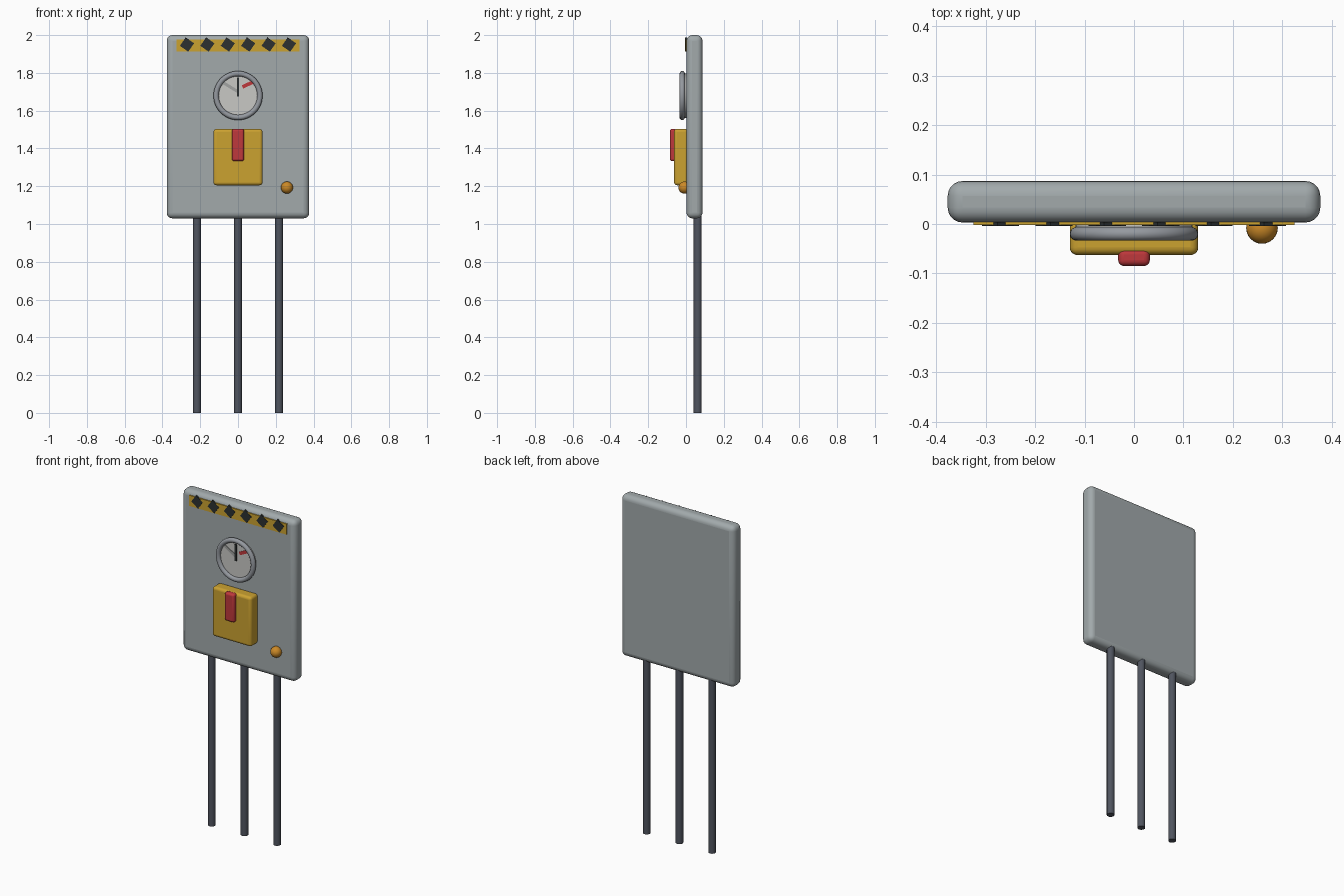
import bpy
from math import radians, pi, atan2, hypot

cube = bpy.data.objects.get("Cube")
if cube:
    bpy.data.objects.remove(cube, do_unlink=True)


def material(name, r, g, b):
    m = bpy.data.materials.new(name)
    m.use_nodes = True
    m.diffuse_color = (r, g, b, 1)
    m.node_tree.nodes["Principled BSDF"].inputs["Base Color"].default_value = (r, g, b, 1)
    return m


panel_grey = material("panel grey", 0.36, 0.40, 0.41)
steel = material("dark steel", 0.08, 0.09, 0.115)
yellow = material("warning yellow", 0.60, 0.36, 0.03)
black = material("black", 0.025, 0.03, 0.03)
rim_grey = material("rim grey", 0.30, 0.32, 0.35)
dial_white = material("dial white", 0.58, 0.58, 0.56)
mark_grey = material("mark grey", 0.36, 0.37, 0.36)
red = material("red", 0.52, 0.04, 0.045)
orange = material("orange", 0.60, 0.25, 0.02)


def finish(name, mat):
    ob = bpy.context.object
    ob.name = name
    ob.data.materials.append(mat)
    bpy.ops.object.shade_smooth_by_angle(angle=radians(40))
    return ob


def box(name, mat, x, y, z, bevel=0, turn=0):
    """Box from (low, high) ranges, with rounded edges and a turn about y."""
    bpy.ops.mesh.primitive_cube_add(size=1)
    ob = bpy.context.object
    ob.scale = [r[1] - r[0] for r in (x, y, z)]
    bpy.ops.object.transform_apply(location=False, rotation=False, scale=True)
    ob.location = [sum(r) / 2 for r in (x, y, z)]
    ob.rotation_euler.y = turn
    if bevel:
        mod = ob.modifiers.new("rounded edges", "BEVEL")
        mod.width = bevel
        mod.segments = 5
    return finish(name, mat)


def mark(name, mat, start, end, width, y):
    """Thin plate on the dial running between two (x, z) points."""
    dx, dz = end[0] - start[0], end[1] - start[1]
    cx, cz = (start[0] + end[0]) / 2, (start[1] + end[1]) / 2
    h, w = hypot(dx, dz) / 2, width / 2
    return box(name, mat, (cx - w, cx + w), (y, y + 0.006),
               (cz - h, cz + h), turn=atan2(dx, dz))


# Panel and its three supporting pipes
box("panel", panel_grey, (-0.377, 0.377), (0.003, 0.087), (1.03, 2.0), 0.03)
for side, x in (("right", -0.217), ("middle", 0), ("left", 0.217)):
    bpy.ops.mesh.primitive_cylinder_add(vertices=24, radius=0.021, depth=1.08,
                                        location=(x, 0.062, 0.54))
    finish(side + "_pipe", steel)

# Warning strip with turned squares
box("warning_strip", yellow, (-0.325, 0.325), (-0.002, 0.006), (1.912, 1.976))
for i in range(6):
    x = (i - 2.5) * 0.108
    box(f"warning_square_{i + 1}", black, (x - 0.027, x + 0.027),
        (-0.004, 0.004), (1.923, 1.977), turn=radians(35))

# Gauge: face, rim and marks
GAUGE_Z = 1.68
bpy.ops.mesh.primitive_cylinder_add(vertices=48, radius=0.118, depth=0.024,
                                    location=(0, -0.006, GAUGE_Z), rotation=(pi / 2, 0, 0))
finish("gauge_face", dial_white)
bpy.ops.mesh.primitive_torus_add(major_segments=48, minor_segments=14, major_radius=0.116,
                                 minor_radius=0.014, location=(0, -0.02, GAUGE_Z),
                                 rotation=(pi / 2, 0, 0))
finish("gauge_rim", rim_grey)
mark("gauge_needle", black, (0, 1.675), (0, 1.775), 0.011, -0.024)
mark("gauge_grey_mark", mark_grey, (-0.078, 1.748), (-0.003, 1.702), 0.016, -0.021)
mark("gauge_red_mark", red, (0.024, 1.725), (0.079, 1.752), 0.019, -0.021)

# Switch box, lever and knob
box("switch_box", yellow, (-0.13, 0.13), (-0.063, 0.01), (1.205, 1.503), 0.016)
box("switch_lever", red, (-0.032, 0.032), (-0.085, -0.05), (1.333, 1.503), 0.012)
bpy.ops.mesh.primitive_uv_sphere_add(segments=24, ring_count=14, radius=0.032,
                                     location=(0.259, -0.008, 1.193))
finish("knob", orange)
